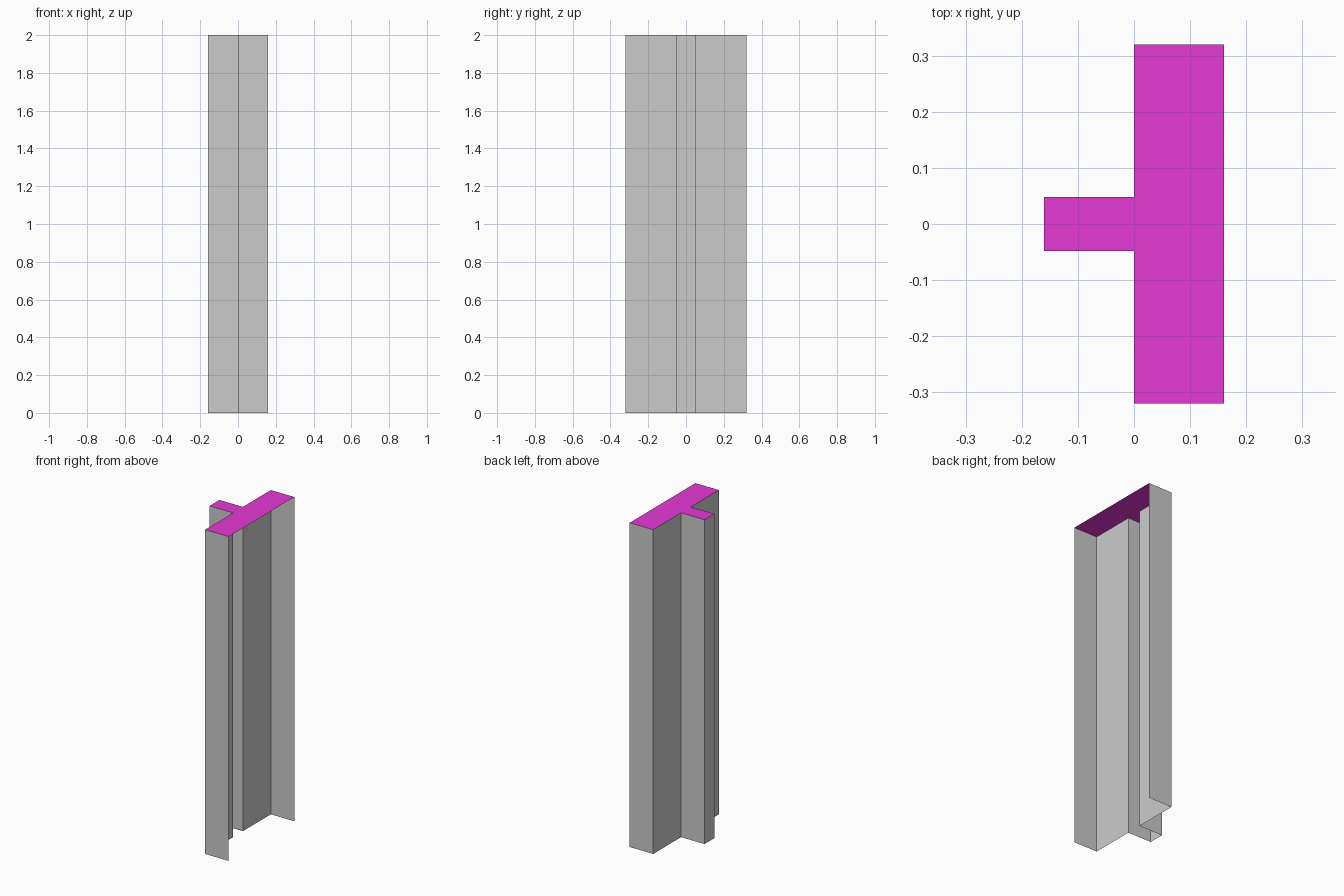
import bpy
import bmesh

if "Cube" in bpy.data.objects:
    bpy.data.objects.remove(bpy.data.objects["Cube"])

HEIGHT = 2.0
FLANGE_HALF, WEB_HALF, DEPTH = 0.32, 0.048, 0.16

# Half of the T outline, from the open +x side round to the web end
half = [(DEPTH, FLANGE_HALF), (0, FLANGE_HALF), (0, WEB_HALF), (-DEPTH, WEB_HALF)]
outline = half + [(x, -y) for x, y in reversed(half)]

# Cap colour
cap_mat = bpy.data.materials.new("cap_magenta")
cap_mat.diffuse_color = (0.79, 0.04, 0.67, 1.0)
cap_mat.use_nodes = True
cap_mat.node_tree.nodes["Principled BSDF"].inputs["Base Color"].default_value = cap_mat.diffuse_color


def make_object(name, build, material=None):
    bm = bmesh.new()
    build(bm)
    mesh = bpy.data.meshes.new(name)
    bm.to_mesh(mesh)
    bm.free()
    if material:
        mesh.materials.append(material)
    obj = bpy.data.objects.new(name, mesh)
    bpy.context.collection.objects.link(obj)
    return obj


# Thin walls: open on the +x face and at the bottom
def build_walls(bm):
    low = [bm.verts.new((x, y, 0)) for x, y in outline]
    high = [bm.verts.new((x, y, HEIGHT)) for x, y in outline]
    for i in range(len(outline) - 1):
        bm.faces.new((low[i], low[i + 1], high[i + 1], high[i]))


# Flat T-shaped lid
def build_cap(bm):
    bm.faces.new([bm.verts.new((x, y, HEIGHT)) for x, y in outline])


make_object("post_walls", build_walls)
make_object("top_cap", build_cap, cap_mat)
